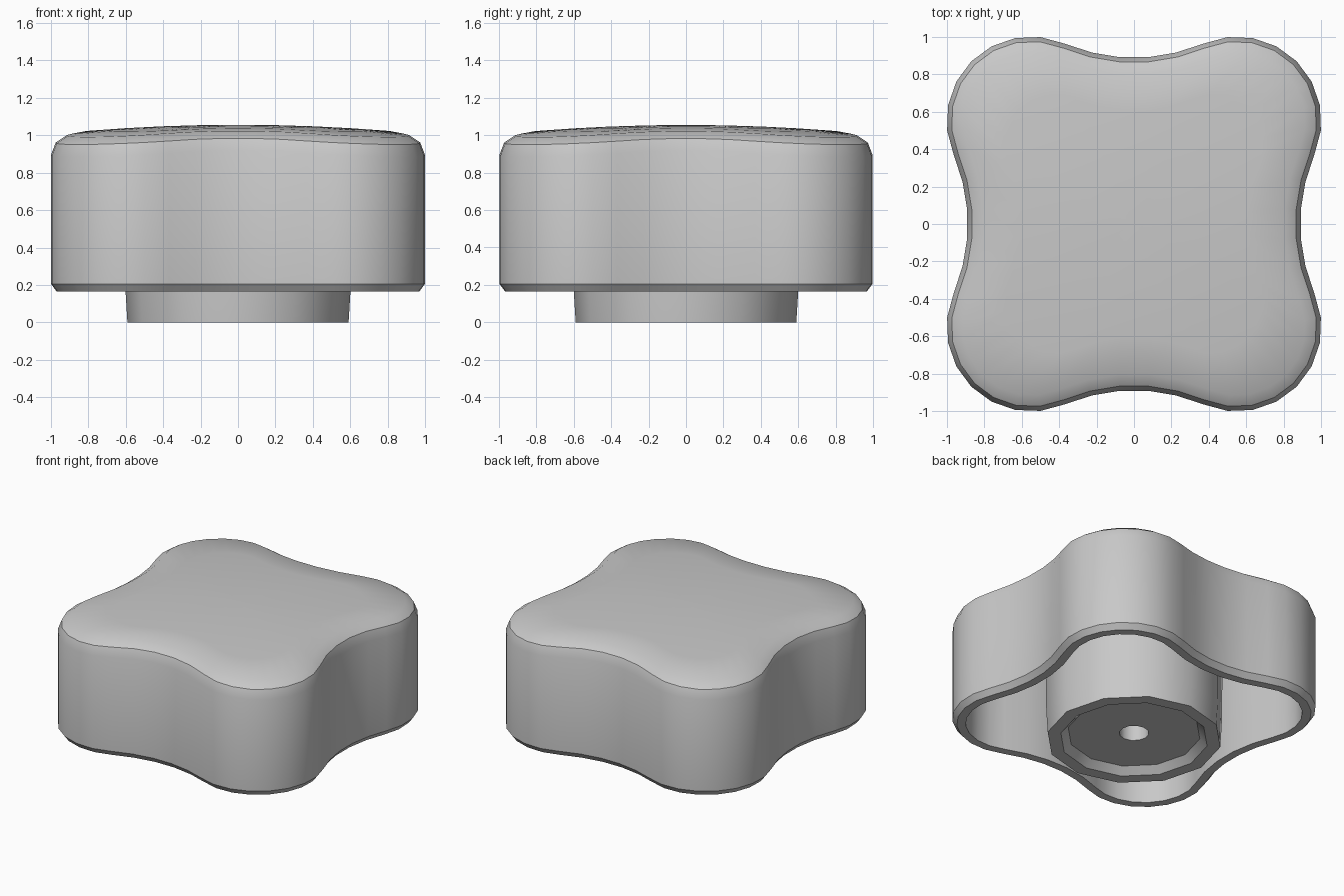
import bpy, bmesh, math
from mathutils import Vector

old = bpy.data.objects.get("Cube")
if old:
    bpy.data.objects.remove(old)

grey = bpy.data.materials.new("grey_plastic")
grey.use_nodes = True
colour = (0.58, 0.58, 0.58, 1)
grey.diffuse_color = colour
grey.node_tree.nodes["Principled BSDF"].inputs["Base Color"].default_value = colour

# Four-lobed outline: convex lobe arcs tangent to concave grip arcs
LOBE, LOBE_R = 0.55, 0.45
GRIP_R, GRIP_C = 0.92, 1.807
TANGENT = math.atan2(LOBE, GRIP_C - LOBE)


def outline(inset):
    """Outline moved inwards along its normals."""
    points = []
    for quarter in range(4):
        turn = quarter * math.pi / 2
        quad = []
        for i in range(9):
            a = -TANGENT + (math.pi / 2 + 2 * TANGENT) * i / 8
            r = LOBE_R - inset
            quad.append((LOBE + r * math.cos(a), LOBE + r * math.sin(a)))
        for i in range(1, 5):
            a = -math.pi / 2 + TANGENT * (1 - 2 * i / 5)
            r = GRIP_R + inset
            quad.append((r * math.cos(a), GRIP_C + r * math.sin(a)))
        c, s = math.cos(turn), math.sin(turn)
        points += [(x * c - y * s, x * s + y * c) for x, y in quad]
    return points


def dome(x, y):
    return 1.055 - 0.05 * (x * x + y * y)


def skin(name, rings, cap_ends=True, smooth=35):
    """Join equal rings of points with quads and cap both ends."""
    bm = bmesh.new()
    loops = [[bm.verts.new(p) for p in ring] for ring in rings]
    for low, high in zip(loops, loops[1:]):
        n = len(low)
        for i in range(n):
            j = (i + 1) % n
            bm.faces.new((low[i], low[j], high[j], high[i]))
    for loop in (loops[0], loops[-1]):
        centre = sum((v.co for v in loop), Vector()) / len(loop)
        tip = bm.verts.new(centre)
        for i in range(len(loop)):
            bm.faces.new((loop[i], loop[(i + 1) % len(loop)], tip))
    bmesh.ops.recalc_face_normals(bm, faces=bm.faces)
    mesh = bpy.data.meshes.new(name)
    bm.to_mesh(mesh)
    bm.free()
    mesh.materials.append(grey)
    obj = bpy.data.objects.new(name, mesh)
    bpy.context.collection.objects.link(obj)
    bpy.ops.object.select_all(action="DESELECT")
    obj.select_set(True)
    bpy.context.view_layer.objects.active = obj
    bpy.ops.object.shade_smooth_by_angle(angle=math.radians(smooth))
    return obj


def flat(inset, z):
    return [(x, y, z) for x, y in outline(inset)]


def shoulder(inset, drop):
    """Ring that follows the dome at a fixed drop below its edge."""
    edge = outline(0.085)
    return [(x, y, dome(*e) - drop) for (x, y), e in zip(outline(inset), edge)]


def crown(scale):
    pts = [(x * scale, y * scale) for x, y in outline(0.085)]
    return [(x, y, dome(x, y)) for x, y in pts]


# Hollow knob shell: cavity ceiling, inner wall, rim, outer wall, domed top
skin("knob_shell", [
    flat(0.14, 0.92), flat(0.1, 0.88), flat(0.09, 0.165),
    flat(0.03, 0.165), flat(0, 0.205),
    shoulder(0, 0.105), shoulder(0.025, 0.04), shoulder(0.085, 0),
    crown(0.75), crown(0.5), crown(0.25), crown(0.05),
])


# Central hub with a shallow recess and a blind bore
def circle(radius, z, sides=12):
    return [(radius * math.cos(math.tau * i / sides),
             radius * math.sin(math.tau * i / sides), z) for i in range(sides)]


skin("hub", [
    circle(0.61, 0.93), circle(0.6, 0.165), circle(0.59, 0),
    circle(0.5, 0), circle(0.45, 0.05),
    circle(0.1, 0.05), circle(0.1, 0.6),
])
